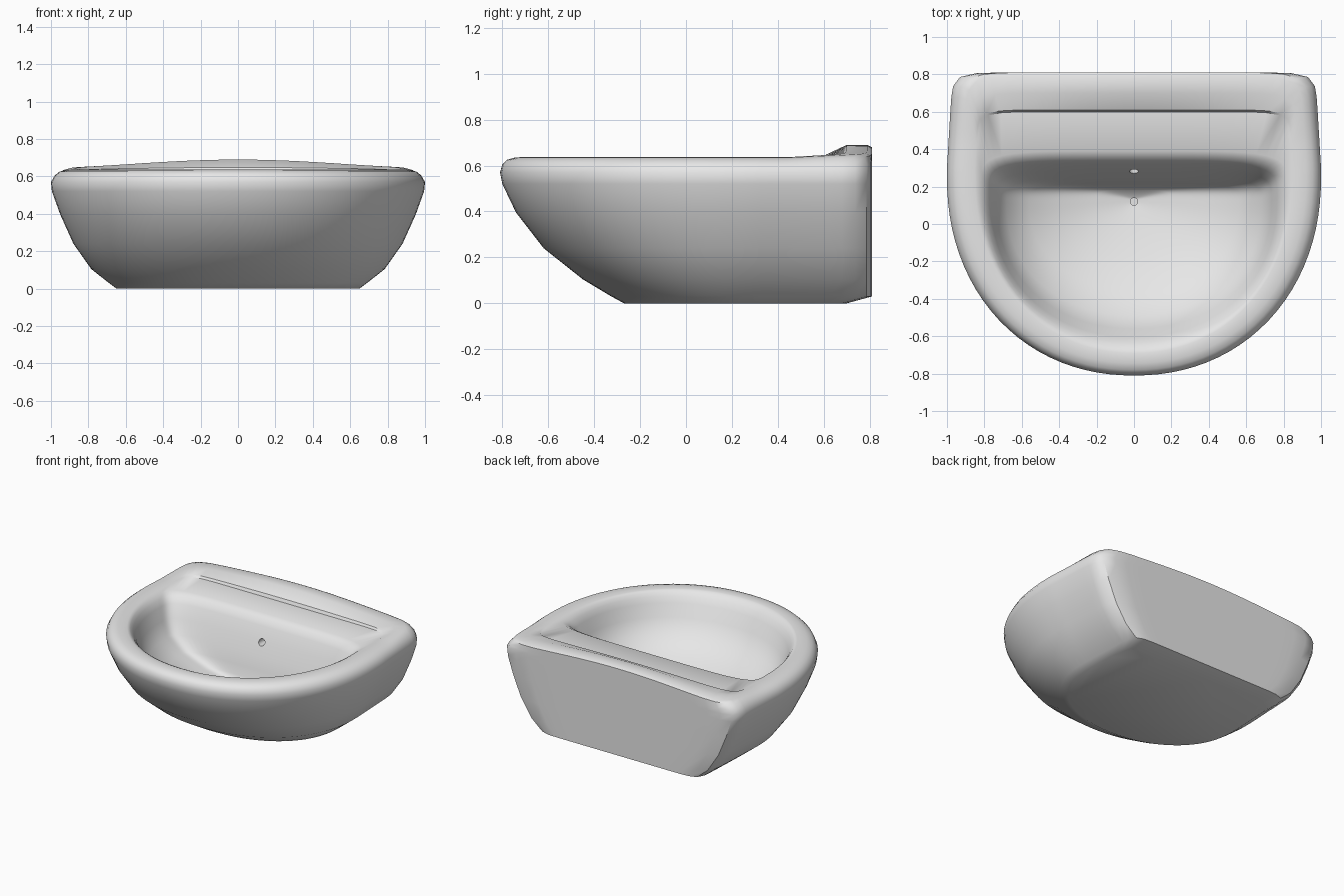
import bpy, bmesh, math
from mathutils import Matrix

cube = bpy.data.objects.get("Cube")
if cube:
    bpy.data.objects.remove(cube, do_unlink=True)

SEGMENTS = 96


def ring(bm, w, front, back, z, centre=0.25, square=16, z_back=None, bump=0.0):
    """D-shaped loop: rounded in front, squarish behind, with an optional raised back."""
    z_back = z if z_back is None else z_back
    verts = []
    for i in range(SEGMENTS):
        a = 2 * math.pi * i / SEGMENTS
        c, s = math.cos(a), math.sin(a)
        n = square if s > 0 else 2.12
        r = (abs(c) ** n + abs(s) ** n) ** (-1 / n)
        y = centre + r * s * ((back - centre) if s > 0 else (centre - front))
        x = w * r * c * (1 - 0.06 * max(0, y - 0.3))
        t = min(1, max(0, (y - 0.45) / (back - 0.45))) if back > 0.5 else max(0, s)
        lift = bump * max(0, 1 - (x / 0.95) ** 2) ** 2
        verts.append(bm.verts.new((x, y, z + t * (z_back - z + lift))))
    return verts


bm = bmesh.new()
loops = []

# Outer shell: half width, front, back, height
for w, f, b, z in [(0.65, -0.27, 0.70, 0.0), (0.69, -0.325, 0.81, 0.03),
                   (0.785, -0.45, 0.81, 0.105), (0.88, -0.62, 0.81, 0.24),
                   (0.95, -0.74, 0.81, 0.395), (0.995, -0.80, 0.81, 0.52),
                   (1.0, -0.81, 0.81, 0.57), (0.98, -0.80, 0.81, 0.605)]:
    loops.append(ring(bm, w, f, b, z))

# Rim, raised back ledge and tap deck: the back height differs from the front
for w, f, b, z, zb, bump in [(0.955, -0.78, 0.81, 0.625, 0.64, 0.04),
                             (0.92, -0.745, 0.79, 0.635, 0.65, 0.04),
                             (0.88, -0.71, 0.70, 0.637, 0.65, 0.04),
                             (0.85, -0.69, 0.61, 0.635, 0.638, 0.01),
                             (0.84, -0.68, 0.60, 0.633, 0.625, 0.0)]:
    loops.append(ring(bm, w, f, b, z, 0.25, 12, zb, bump))

# Bowl, running down to the drain well
for w, f, b, z, c in [(0.815, -0.66, 0.39, 0.623, 0.2), (0.79, -0.635, 0.35, 0.60, 0.16),
                      (0.765, -0.605, 0.325, 0.56, 0.13), (0.735, -0.56, 0.285, 0.47, 0.11),
                      (0.68, -0.49, 0.245, 0.37, 0.1), (0.56, -0.35, 0.215, 0.28, 0.1),
                      (0.38, -0.17, 0.20, 0.21, 0.1), (0.20, 0.0, 0.18, 0.17, 0.11),
                      (0.02, 0.10, 0.14, 0.15, 0.12), (0.02, 0.10, 0.14, 0.10, 0.12)]:
    loops.append(ring(bm, w, f, b, z, c, 5 if w > 0.1 else 2))

for low, high in zip(loops, loops[1:]):
    for i in range(SEGMENTS):
        j = (i + 1) % SEGMENTS
        bm.faces.new((low[i], low[j], high[j], high[i]))
bm.faces.new(loops[0][::-1])
bm.faces.new(loops[-1])
bmesh.ops.recalc_face_normals(bm, faces=bm.faces[:])
mesh = bpy.data.meshes.new("basin")
bm.to_mesh(mesh)
bm.free()
basin = bpy.data.objects.new("basin", mesh)
bpy.context.collection.objects.link(basin)

# Glazed ceramic
ceramic = bpy.data.materials.new("ceramic_grey")
ceramic.use_nodes = True
colour = (0.8, 0.8, 0.8, 1)
ceramic.diffuse_color = colour
ceramic.node_tree.nodes["Principled BSDF"].inputs["Base Color"].default_value = colour
mesh.materials.append(ceramic)

# Overflow hole in the back wall of the bowl
bm = bmesh.new()
bmesh.ops.create_cone(bm, cap_ends=True, segments=12, radius1=0.025, radius2=0.025, depth=0.12,
                      matrix=Matrix.Translation((0, 0.28, 0.46)) @ Matrix.Rotation(math.pi / 2, 4, 'X'))
cutter_mesh = bpy.data.meshes.new("overflow_cutter")
bm.to_mesh(cutter_mesh)
bm.free()
cutter_mesh.materials.append(ceramic)
cutter = bpy.data.objects.new("overflow_cutter", cutter_mesh)
cutter.hide_render = True
bpy.context.collection.objects.link(cutter)

bpy.ops.object.select_all(action='DESELECT')
basin.select_set(True)
bpy.context.view_layer.objects.active = basin
cut = basin.modifiers.new("overflow", 'BOOLEAN')
cut.operation = 'DIFFERENCE'
cut.solver = 'EXACT'
cut.object = cutter
bpy.ops.object.modifier_apply(modifier=cut.name)
bpy.data.objects.remove(cutter, do_unlink=True)
bpy.ops.object.shade_smooth_by_angle(angle=math.radians(40))
